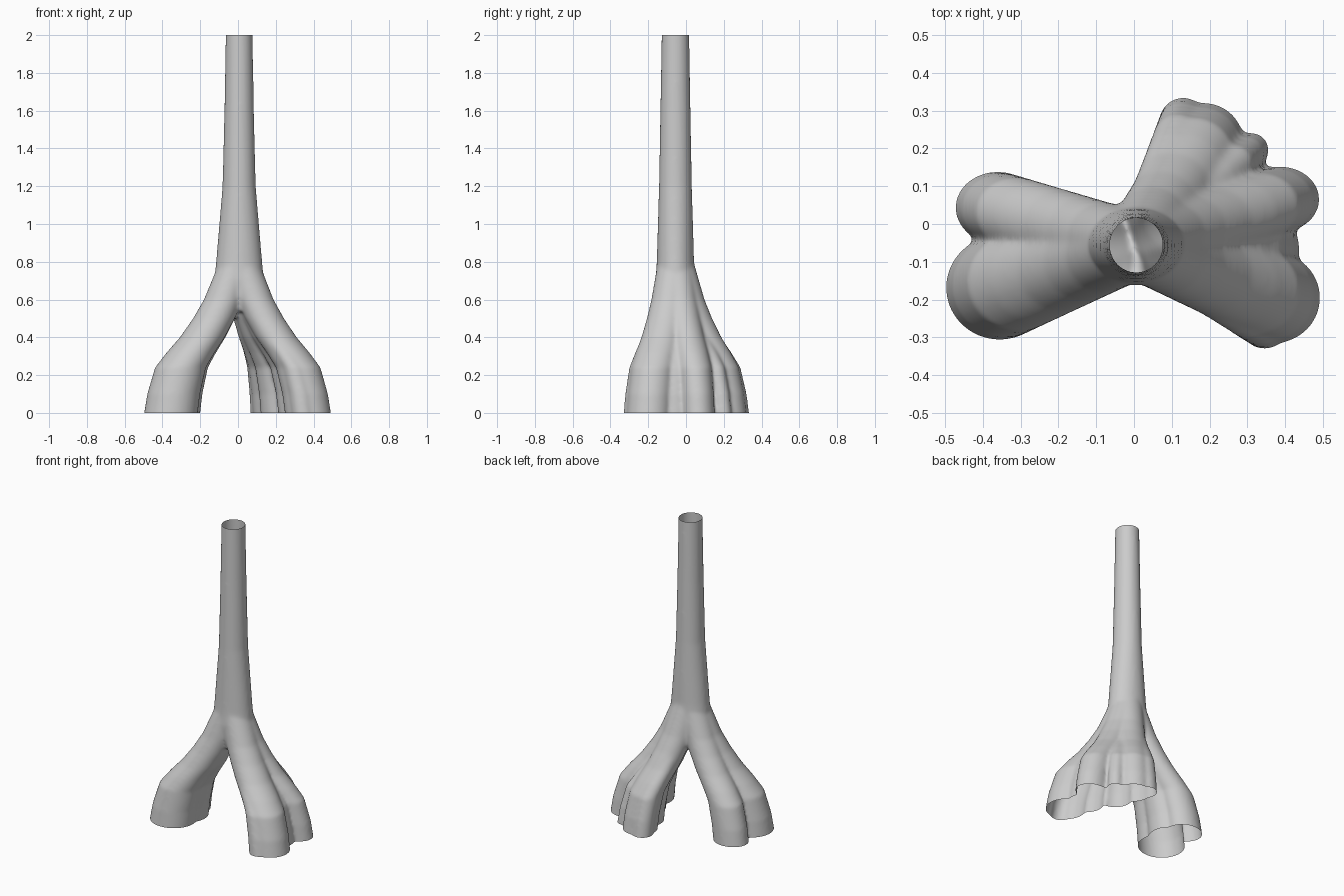
import bpy, bmesh, math

if "Cube" in bpy.data.objects:
    bpy.data.objects.remove(bpy.data.objects["Cube"])

AXIS = (0.006, -0.056)      # trunk centre seen from above
SEGS = 32

# Spread of the roots by height: (z, fraction of the way out from the trunk axis)
SPREAD = [(0.86, 0.0), (0.78, 0.05), (0.7, 0.13), (0.6, 0.23), (0.5, 0.37),
          (0.4, 0.54), (0.32, 0.71), (0.24, 0.86), (0.1, 0.96), (0.0, 1.0), (-0.08, 1.03)]

# Ground position and half sizes of each root: x, y, rx, ry
ROOTS = [
    (-0.355, -0.168, 0.142, 0.138),  # front left
    (-0.36, 0.043, 0.112, 0.095),    # back left
    (-0.285, -0.06, 0.085, 0.105),   # inner web of the left roots
    (0.37, -0.195, 0.122, 0.12),     # front right
    (0.345, -0.268, 0.062, 0.062),   # outer corner of the front right root
    (0.385, 0.065, 0.105, 0.087),    # right
    (0.31, 0.195, 0.046, 0.046),     # thin back right
    (0.185, 0.215, 0.105, 0.105),    # back
    (0.13, 0.268, 0.064, 0.066),     # outer corner of the back root
    (0.325, -0.065, 0.112, 0.105),   # web between the right roots
    (0.22, 0.09, 0.10, 0.10),        # web behind the thin root
]


def loft(bm, rings):
    """Closed tube through horizontal ellipses (z, cx, cy, rx, ry), top to bottom."""
    loops = []
    for z, cx, cy, rx, ry in rings:
        loops.append([bm.verts.new((cx + rx * math.cos(2 * math.pi * i / SEGS),
                                    cy + ry * math.sin(2 * math.pi * i / SEGS), z))
                      for i in range(SEGS)])
    for a, b in zip(loops, loops[1:]):
        for i in range(SEGS):
            j = (i + 1) % SEGS
            bm.faces.new((a[i], b[i], b[j], a[j]))
    bm.faces.new(loops[0])
    bm.faces.new(loops[-1][::-1])


def mix(a, b, t):
    return a + (b - a) * t


bm = bmesh.new()

# Trunk
ax, ay = AXIS
loft(bm, [(2.06, ax, ay, 0.070, 0.072), (1.6, ax, ay, 0.078, 0.080),
          (1.2, ax, ay, 0.088, 0.087), (1.0, ax, ay, 0.105, 0.093),
          (0.8, ax, ay, 0.122, 0.099), (0.7, ax, ay, 0.132, 0.106),
          (0.62, ax, ay, 0.12, 0.10), (0.54, ax + 0.015, ay, 0.05, 0.08)])

# Roots flowing out of the trunk
for x, y, rx, ry in ROOTS:
    loft(bm, [(z, mix(ax, x, f), mix(ay, y, f),
               mix(min(0.092, rx), rx, f), mix(min(0.088, ry), ry, f))
              for z, f in SPREAD])

mesh = bpy.data.meshes.new("tree_trunk")
bm.to_mesh(mesh)
bm.free()
trunk = bpy.data.objects.new("tree_trunk", mesh)
bpy.context.collection.objects.link(trunk)
bpy.context.view_layer.objects.active = trunk
trunk.select_set(True)

# Fuse the tubes into one skin and soften the joins
remesh = trunk.modifiers.new("fuse", 'REMESH')
remesh.mode = 'VOXEL'
remesh.voxel_size = 0.009
soften = trunk.modifiers.new("soften", 'SMOOTH')
soften.factor = 0.5
soften.iterations = 12
for name in ("fuse", "soften"):
    bpy.ops.object.modifier_apply(modifier=name)

# Cut the top and the ground end open
bm = bmesh.new()
bm.from_mesh(trunk.data)
for z, normal in ((0.0, (0, 0, -1)), (2.0, (0, 0, 1))):
    bmesh.ops.bisect_plane(bm, geom=bm.verts[:] + bm.edges[:] + bm.faces[:],
                           plane_co=(0, 0, z), plane_no=normal, clear_outer=True)
bm.to_mesh(trunk.data)
bm.free()
bpy.ops.object.shade_smooth()
